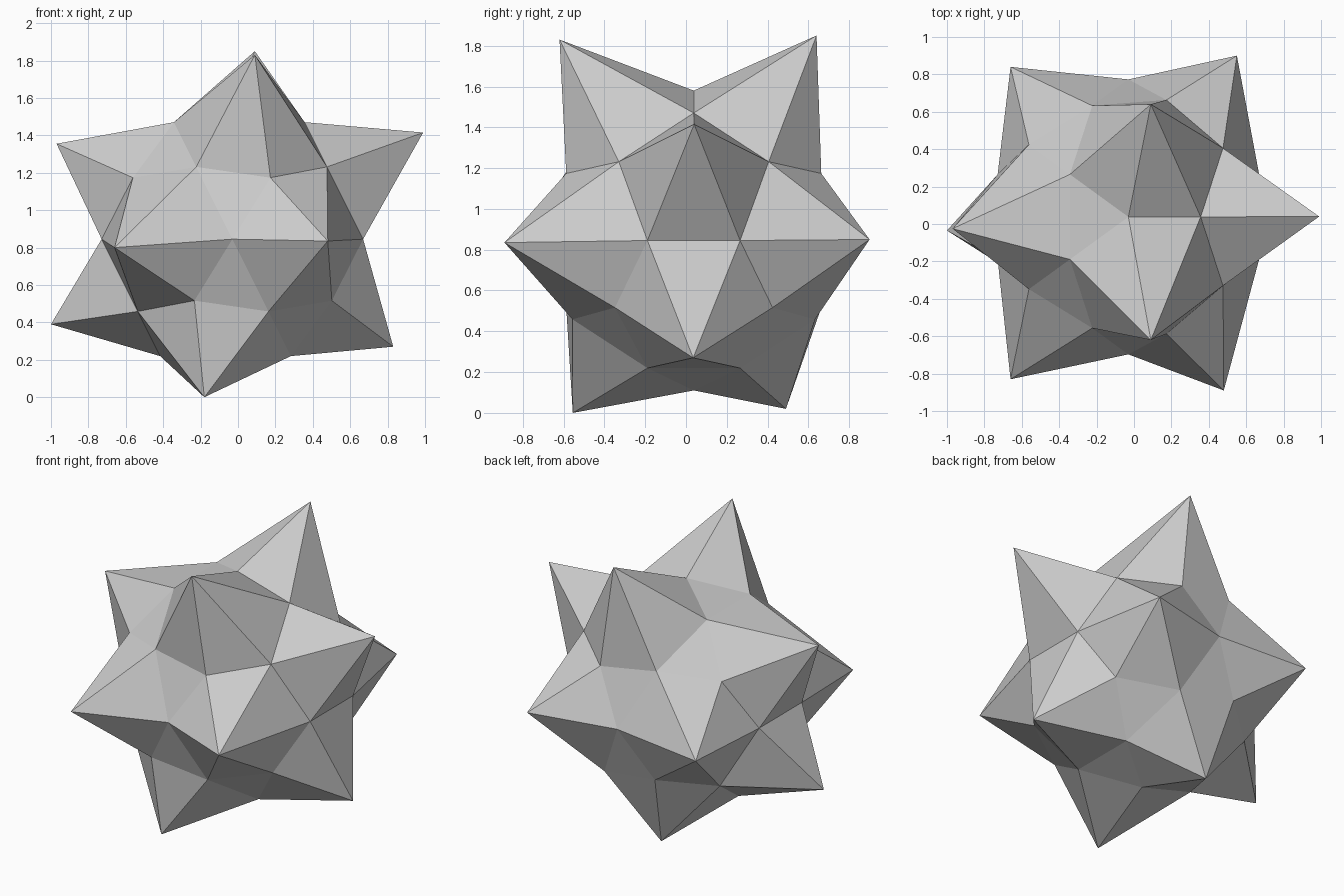
import bpy
from mathutils import Vector

cube = bpy.data.objects.get("Cube")
if cube:
    bpy.data.objects.remove(cube, do_unlink=True)

# One flat grey for the whole body
grey = bpy.data.materials.new("light grey")
grey.use_nodes = True
color = (0.6, 0.6, 0.6, 1)
grey.diffuse_color = color
grey.node_tree.nodes["Principled BSDF"].inputs["Base Color"].default_value = color

# Faceted core
CENTRE = Vector((-0.03, 0.038, 0.845))
bpy.ops.mesh.primitive_ico_sphere_add(subdivisions=2, radius=0.735, location=(0, 0, 0))
star = bpy.context.object
star.name = "spiked_star"
star.data.name = "spiked_star"
star.data.materials.append(grey)
star.data.transform(star.matrix_basis.Translation(CENTRE))

# Spike tips: upper pair, upper ends, waist, lower ends, feet
TIPS = [
    (0.09, -0.62, 1.83), (0.09, 0.64, 1.85),
    (0.99, 0.04, 1.415), (-0.97, -0.025, 1.355),
    (0.48, -0.89, 0.835), (0.55, 0.90, 0.85),
    (-0.66, -0.83, 0.80), (-0.66, 0.84, 0.825),
    (0.83, 0.035, 0.27), (-1.0, -0.035, 0.39),
    (-0.18, -0.555, 0.0), (-0.16, 0.49, 0.02),
]

# Pull the core corner that points towards each tip out to it
core = [(v, (v.co - CENTRE).normalized()) for v in star.data.vertices]
for tip in map(Vector, TIPS):
    aim = (tip - CENTRE).normalized()
    corner = max(core, key=lambda c: c[1].dot(aim))[0]
    corner.co = tip

star.data.update()
bpy.ops.object.shade_flat()
